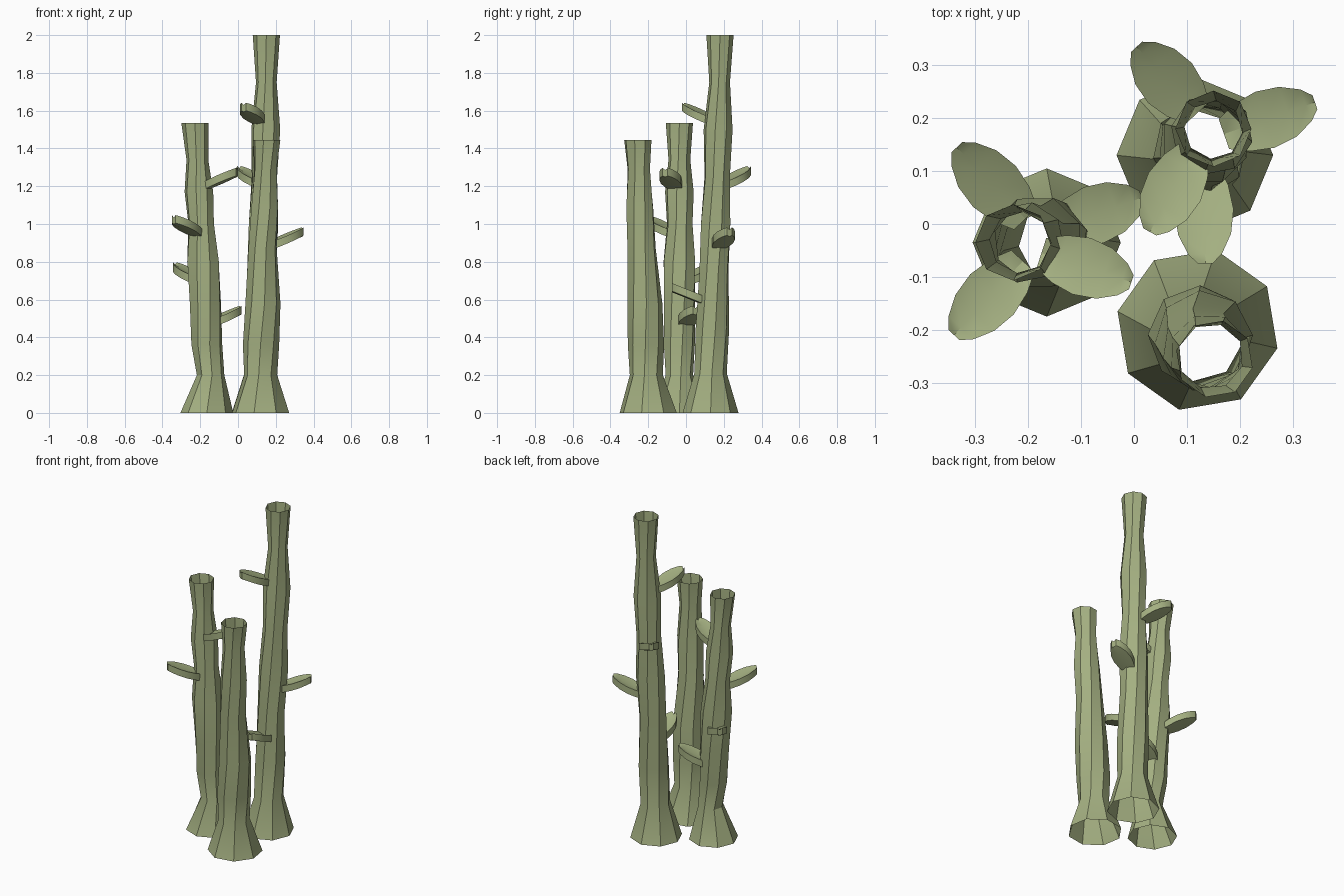
import bpy, bmesh
from math import sin, cos, radians, atan2, hypot
from mathutils import Vector

cube = bpy.data.objects.get("Cube")
if cube:
    bpy.data.objects.remove(cube, do_unlink=True)

green = bpy.data.materials.new("olive_green")
green.use_nodes = True
colour = (0.37, 0.43, 0.22, 1)
green.diffuse_color = colour
bsdf = green.node_tree.nodes["Principled BSDF"]
bsdf.inputs["Base Color"].default_value = colour
bsdf.inputs["Roughness"].default_value = 0.9

SIDES = 8


def finish(bm, name):
    bmesh.ops.recalc_face_normals(bm, faces=bm.faces)
    mesh = bpy.data.meshes.new(name)
    bm.to_mesh(mesh)
    bm.free()
    mesh.materials.append(green)
    obj = bpy.data.objects.new(name, mesh)
    bpy.context.collection.objects.link(obj)
    bpy.ops.object.select_all(action='DESELECT')
    obj.select_set(True)
    bpy.context.view_layer.objects.active = obj
    bpy.ops.object.shade_smooth_by_angle(angle=radians(30))
    return obj


def stalk(name, rings, phase, twist):
    """Open, slightly twisted tube through rings of (z, x, y, radius)."""
    bm = bmesh.new()
    previous = None
    top = rings[-1][0]
    for z, x, y, r in rings:
        start = radians(phase + twist * z / top)
        ring = []
        for i in range(SIDES):
            a = start + radians(360 / SIDES) * i
            ring.append(bm.verts.new((x + r * cos(a), y + r * sin(a), z)))
        if previous:
            for i in range(SIDES):
                j = (i + 1) % SIDES
                bm.faces.new((previous[i], previous[j], ring[j], ring[i]))
        previous = ring
    finish(bm, name)


def leaf(name, root, tip, z_low, rise=0.075, thick=0.042):
    """Thick paddle with a creased top, rising from root to tip."""
    bm = bmesh.new()
    root, tip = Vector(root), Vector(tip)
    along = tip - root
    side = Vector((-along.y, along.x)).normalized()
    widths = [(0, .03), (.2, .047), (.45, .056), (.7, .05), (.9, .032), (1, .014)]
    rows = []
    for t, w in widths:
        c = root + along * t
        z = z_low + rise * t
        row = []
        for s, h in ((-1, thick), (0, thick - .012), (1, thick), (1, 0), (0, -.006), (-1, 0)):
            p = c + side * s * w
            row.append(bm.verts.new((p.x, p.y, z + h)))
        rows.append(row)
    for a, b in zip(rows, rows[1:]):
        for i in range(6):
            j = (i + 1) % 6
            bm.faces.new((a[i], a[j], b[j], b[i]))
    for row in (rows[0], rows[-1]):
        bm.faces.new(row)
    finish(bm, name)


# Three hollow stalks with flared feet
stalk("tall_stalk", [
    (0, .115, .13, .148), (.21, .12, .13, .086), (.45, .125, .14, .09),
    (.75, .125, .148, .08), (1, .135, .157, .084), (1.25, .14, .165, .07),
    (1.5, .147, .17, .078), (1.75, .15, .178, .055), (2, .15, .18, .072)], 0, 45)
stalk("middle_stalk", [
    (0, -.165, -.035, .14), (.2, -.145, -.035, .073), (.36, -.165, -.035, .083),
    (.57, -.172, -.035, .086), (.8, -.185, -.035, .09), (1, -.195, -.033, .07),
    (1.17, -.207, -.035, .077), (1.34, -.215, -.035, .058),
    (1.535, -.228, -.035, .072)], 0, 45)
stalk("short_stalk", [
    (0, .12, -.2, .155), (.2, .12, -.21, .088), (.36, .122, -.212, .096),
    (.58, .132, -.218, .093), (.87, .13, -.235, .077), (1.09, .142, -.245, .076),
    (1.29, .145, -.25, .062), (1.445, .152, -.255, .074)], 32, 45)

# Leaves on the middle stalk
leaf("middle_leaf_front_right", (-.21, -.07), (-.34, -.21), .93)
leaf("middle_leaf_back_right", (-.205, .01), (-.335, .145), .68)
leaf("middle_leaf_front_left", (-.175, -.055), (-.005, -.11), 1.18)
leaf("middle_leaf_left", (-.15, -.01), (.015, .05), .45)

# Leaves on the tall stalk
leaf("tall_leaf_back", (.12, .21), (.005, .335), 1.19)
leaf("tall_leaf_left", (.17, .17), (.342, .23), .865)
leaf("tall_leaf_front_right", (.115, .14), (.03, -.015), 1.525)
leaf("tall_leaf_front", (.13, .11), (.135, -.075), .57)
